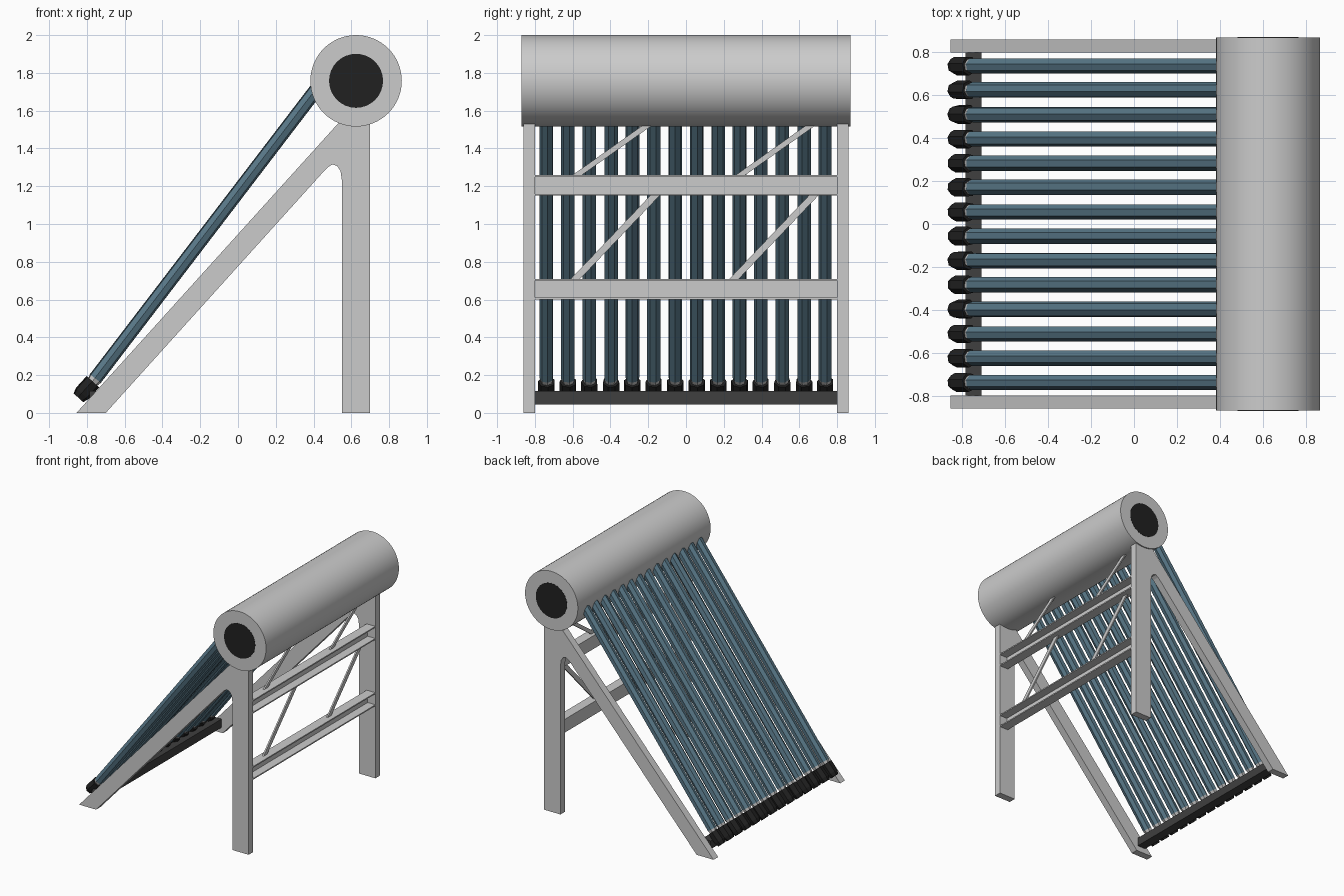
import bpy, bmesh, math, random
from mathutils import Vector, Matrix

if "Cube" in bpy.data.objects:
    bpy.data.objects.remove(bpy.data.objects["Cube"])

random.seed(4)


def material(name, rgb):
    m = bpy.data.materials.new(name)
    m.diffuse_color = (*rgb, 1)
    m.use_nodes = True
    m.node_tree.nodes["Principled BSDF"].inputs["Base Color"].default_value = m.diffuse_color
    return m


GLASS = material("blue_glass", (0.10, 0.19, 0.25))
BLACK = material("black_rubber", (0.015, 0.015, 0.015))
DARK = material("dark_metal", (0.05, 0.05, 0.05))


def finish(bm, name, mat=None):
    bmesh.ops.recalc_face_normals(bm, faces=bm.faces[:])
    me = bpy.data.meshes.new(name)
    bm.to_mesh(me)
    bm.free()
    ob = bpy.data.objects.new(name, me)
    bpy.context.collection.objects.link(ob)
    if mat:
        me.materials.append(mat)
    return ob


def extrude_y(name, profile, y0, y1, mat=None):
    """Closed x-z profile extruded along y."""
    bm = bmesh.new()
    f = bm.faces.new([bm.verts.new((x, y0, z)) for x, z in profile])
    ext = bmesh.ops.extrude_face_region(bm, geom=[f])["geom"]
    verts = [v for v in ext if isinstance(v, bmesh.types.BMVert)]
    bmesh.ops.translate(bm, verts=verts, vec=(0, y1 - y0, 0))
    return finish(bm, name, mat)


def rod(name, a, b, r0, r1, sides, mat=None, turn=0.0):
    """Cylinder or cone from a to b."""
    a, b = Vector(a), Vector(b)
    bm = bmesh.new()
    rot = (b - a).to_track_quat('Z', 'Y').to_matrix().to_4x4()
    mtx = Matrix.Translation((a + b) / 2) @ rot @ Matrix.Rotation(turn, 4, 'Z')
    bmesh.ops.create_cone(bm, cap_ends=True, segments=sides, radius1=r0,
                          radius2=r1, depth=(b - a).length, matrix=mtx)
    return finish(bm, name, mat)


# Tank with a dark inset disc in each end
TX, TZ = 0.625, 1.758
tank = rod("tank", (TX, -0.87, TZ), (TX, 0.87, TZ), 0.242, 0.242, 64)
bpy.context.view_layer.objects.active = tank
tank.select_set(True)
bpy.ops.object.shade_smooth_by_angle(angle=math.radians(30))
for s, side in ((-1, "front"), (1, "back")):
    rod(side + "_tank_disc", (TX, s * 0.86, TZ), (TX, s * 0.8715, TZ),
        0.143, 0.143, 32, BLACK)

# Side frames: sloping leg and upright joined by a rounded crotch
frame = [(-0.855, 0), (-0.70, 0), (0.45, 1.274), (0.475, 1.30), (0.50, 1.316),
         (0.525, 1.307), (0.543, 1.28), (0.55, 1.23), (0.55, 0), (0.70, 0),
         (0.70, 1.61), (0.60, 1.61)]
extrude_y("front_side_frame", frame, -0.86, -0.80)
extrude_y("back_side_frame", frame, 0.80, 0.86)

# Channel crossbars between the uprights
for name, z in (("lower", 0.60), ("upper", 1.15)):
    x0, x1, t, h = 0.62, 0.70, 0.01, 0.11
    extrude_y(name + "_crossbar",
              [(x0, z), (x1, z), (x1, z + t), (x0 + t, z + t),
               (x0 + t, z + h - t), (x1, z + h - t), (x1, z + h), (x0, z + h)],
              -0.80, 0.80)

# Bottom rail that carries the tube cups
extrude_y("bottom_rail", [(-0.785, 0.045), (-0.71, 0.045), (-0.71, 0.115),
                          (-0.785, 0.115)], -0.80, 0.80, DARK)

# Flat diagonal braces
for name, y0, z0, y1, z1 in (("lower_brace_1", -0.585, 0.71, -0.165, 1.15),
                             ("lower_brace_2", 0.255, 0.71, 0.675, 1.15),
                             ("upper_brace_1", -0.575, 1.26, -0.165, 1.55),
                             ("upper_brace_2", 0.29, 1.26, 0.70, 1.55)):
    w = 0.025
    bm = bmesh.new()
    bmesh.ops.create_cube(bm, size=1)
    for v in bm.verts:
        top = v.co.z > 0
        v.co = (0.655 + v.co.x * 0.012, (y1 if top else y0) + v.co.y * 2 * w,
                z1 if top else z0)
    finish(bm, name)

# Row of glass tubes, each with a pale tapered tip in a black cup
for i in range(14):
    y = (i - 6.5) * 0.1135
    turn = random.uniform(0, math.tau)
    n = str(i + 1)
    rod("tube_" + n, (-0.755, y, 0.182), (0.46, y, 1.772), 0.037, 0.037, 7, GLASS, turn)
    rod("tube_tip_" + n, (-0.80, y, 0.123), (-0.755, y, 0.182), 0.016, 0.037, 7, None, turn)
    # cup: tapered base and straight wall
    a, m, b = (-0.845, y, 0.080), (-0.825, y, 0.102), (-0.768, y, 0.165)
    rod("tube_cup_base_" + n, a, m, 0.034, 0.045, 7, BLACK, turn)
    rod("tube_cup_" + n, m, b, 0.045, 0.045, 7, BLACK, turn)
